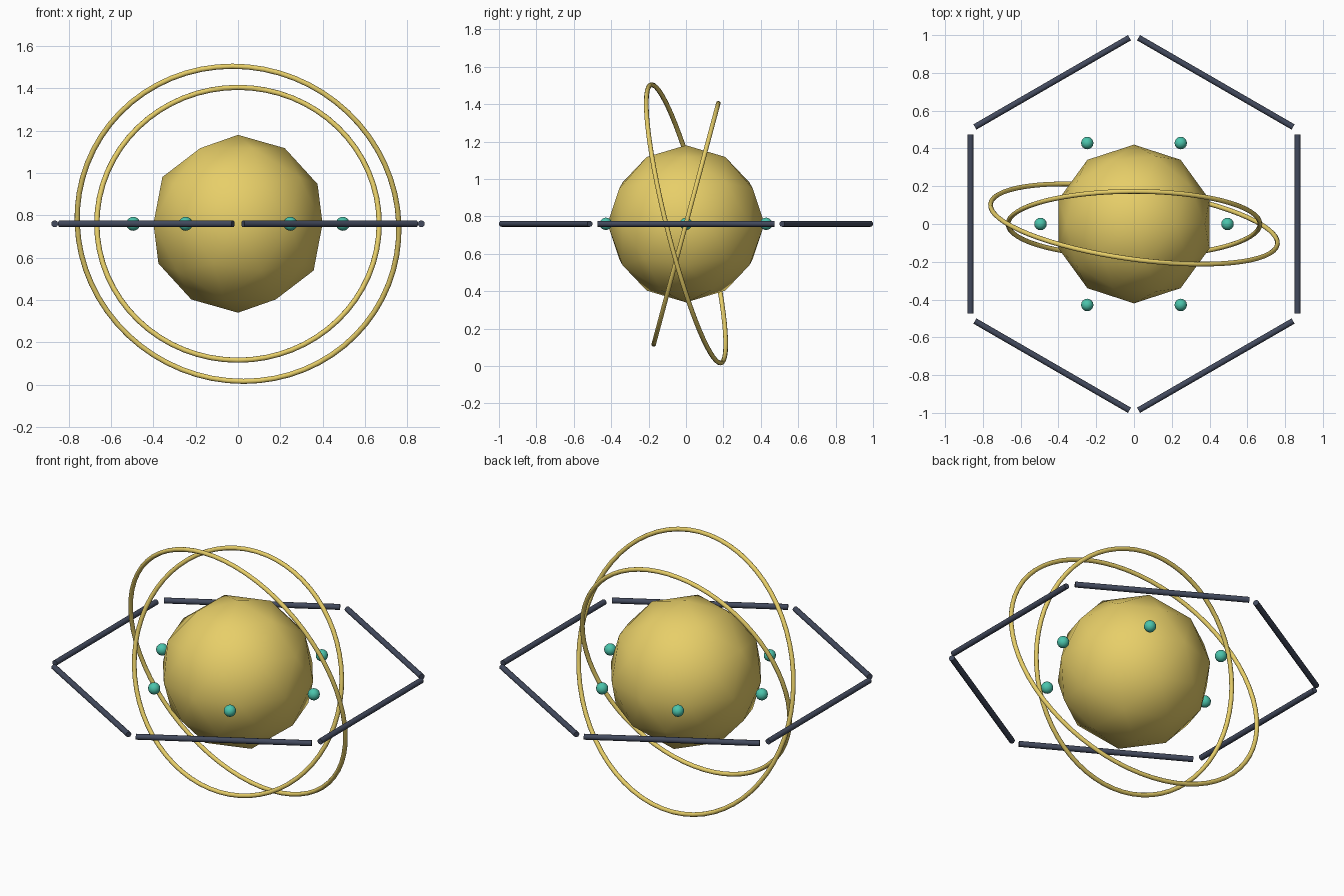
import bpy
from math import radians, cos, sin, pi

if "Cube" in bpy.data.objects:
    bpy.data.objects.remove(bpy.data.objects["Cube"])

CZ = 0.76  # height of the common centre


def material(name, rgb):
    m = bpy.data.materials.new(name)
    m.diffuse_color = (*rgb, 1)
    m.use_nodes = True
    m.node_tree.nodes["Principled BSDF"].inputs["Base Color"].default_value = m.diffuse_color
    return m


gold = material("gold", (0.80, 0.62, 0.14))
teal = material("teal", (0.07, 0.55, 0.41))
slate = material("slate", (0.055, 0.068, 0.11))


def finish(name, mat, angle=None):
    o = bpy.context.object
    o.name = name
    o.data.materials.append(mat)
    if angle is None:
        bpy.ops.object.shade_smooth()
    else:
        bpy.ops.object.shade_smooth_by_angle(angle=radians(angle))
    return o


# Faceted central core
bpy.ops.mesh.primitive_ico_sphere_add(subdivisions=2, radius=0.42, location=(0, 0, CZ))
finish("core", gold)


# Two crossed, tilted rings
def ring(name, radius, rot):
    bpy.ops.mesh.primitive_torus_add(
        major_radius=radius, minor_radius=0.0125, major_segments=64, minor_segments=10,
        location=(0, 0, CZ), rotation=[radians(a) for a in rot])
    finish(name, gold)


ring("inner_ring", 0.667, (75, 0, 0))
ring("outer_ring", 0.767, (104, 0, -8))

# Six frame bars in a hexagon and six small beads around the core
for i in range(6):
    a = i * pi / 3
    bpy.ops.mesh.primitive_cylinder_add(
        vertices=12, radius=0.016, depth=0.945,
        location=(0.866 * cos(a), 0.866 * sin(a), CZ), rotation=(pi / 2, 0, a))
    finish(f"frame_bar_{i + 1}", slate, 40)
    bpy.ops.mesh.primitive_uv_sphere_add(
        segments=16, ring_count=10, radius=0.033,
        location=(0.495 * cos(a), 0.495 * sin(a), CZ))
    finish(f"bead_{i + 1}", teal)
